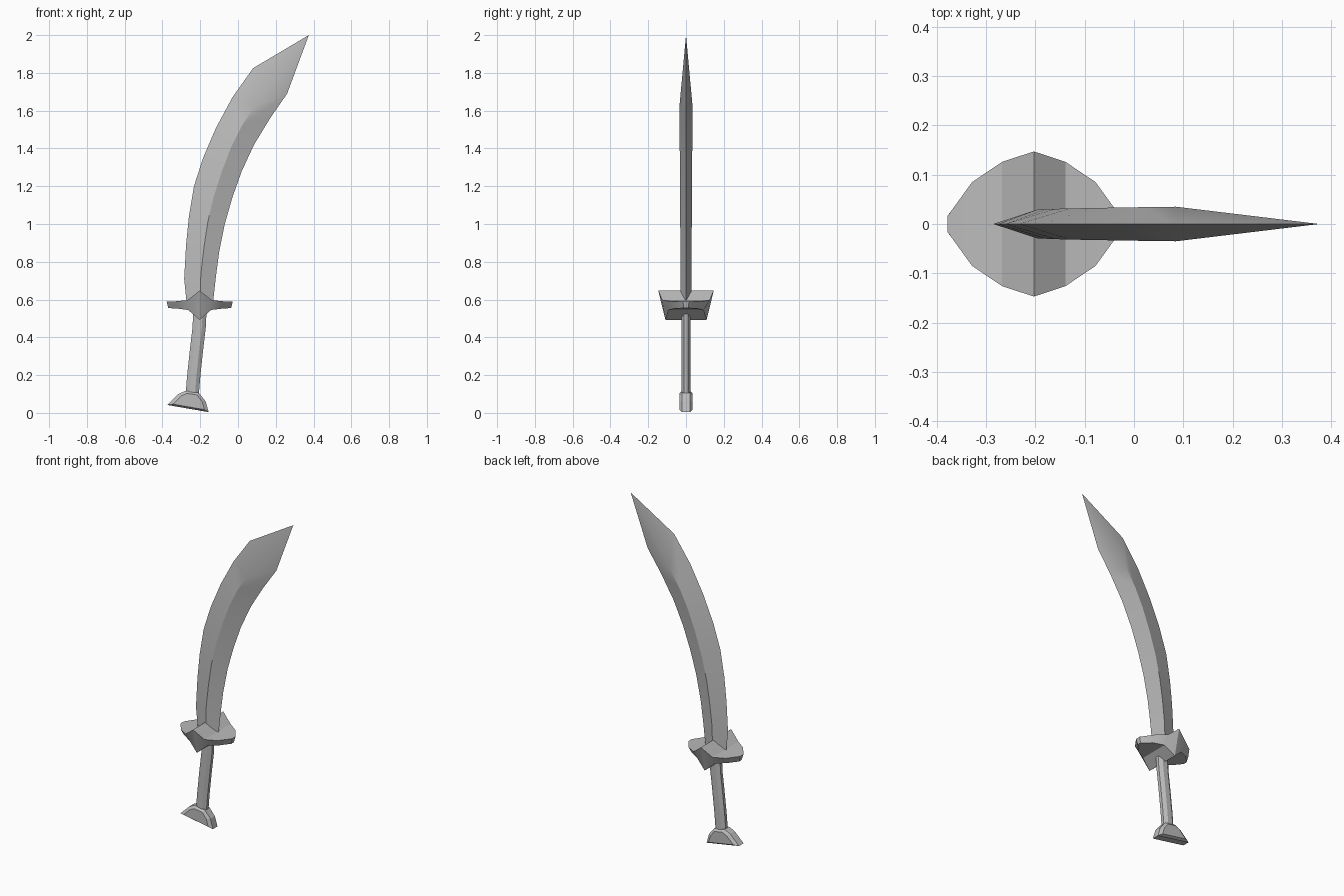
import bpy
import bmesh
import math
from mathutils import Vector

if "Cube" in bpy.data.objects:
    bpy.data.objects.remove(bpy.data.objects["Cube"], do_unlink=True)

steel = bpy.data.materials.new("steel_grey")
steel.use_nodes = True
steel_colour = (0.5, 0.5, 0.5, 1)
steel.diffuse_color = steel_colour
steel.node_tree.nodes["Principled BSDF"].inputs["Base Color"].default_value = steel_colour


def loft(name, rings, smooth=True, tip=None):
    """Skin a list of closed cross-sections, capped or drawn to a tip."""
    bm = bmesh.new()
    loops = [[bm.verts.new(point) for point in ring] for ring in rings]
    count = len(loops[0])
    for lower, upper in zip(loops, loops[1:]):
        for i in range(count):
            j = (i + 1) % count
            bm.faces.new((lower[i], lower[j], upper[j], upper[i]))
    bm.faces.new(loops[0])
    if tip:
        apex = bm.verts.new(tip)
        for i in range(count):
            bm.faces.new((loops[-1][i], loops[-1][(i + 1) % count], apex))
    else:
        bm.faces.new(loops[-1])
    bmesh.ops.recalc_face_normals(bm, faces=bm.faces)
    mesh = bpy.data.meshes.new(name)
    bm.to_mesh(mesh)
    bm.free()
    mesh.materials.append(steel)
    obj = bpy.data.objects.new(name, mesh)
    bpy.context.collection.objects.link(obj)
    if smooth:
        bpy.ops.object.select_all(action="DESELECT")
        obj.select_set(True)
        bpy.context.view_layer.objects.active = obj
        bpy.ops.object.shade_smooth_by_angle(angle=math.radians(30))
    return obj


# Curved blade: a diamond section between its spine, ridge and cutting edge
spine = [(-.27, .56), (-.285, .71), (-.275, .89), (-.26, 1.04), (-.233, 1.2),
         (-.185, 1.35), (-.116, 1.51), (-.03, 1.67), (.08, 1.825)]
ridge = [(-.2, .56), (-.197, .73), (-.18, .88), (-.16, 1.01), (-.13, 1.14),
         (-.085, 1.28), (-.035, 1.41), (.02, 1.52), (.085, 1.62)]
edge = [(-.135, .56), (-.116, .73), (-.1, .85), (-.07, 1.0), (-.03, 1.14),
        (.02, 1.28), (.085, 1.42), (.17, 1.56), (.26, 1.69)]
sections = []
for i, (s, r, e) in enumerate(zip(spine, ridge, edge)):
    half = .028 + .007 * i / (len(ridge) - 1)
    sections.append([(s[0], 0, s[1]), (r[0], -half, r[1]),
                     (e[0], 0, e[1]), (r[0], half, r[1])])
loft("blade", sections, tip=(.375, 0, 2))

# Guard: rounded plate with a raised centre ridge and tapered underside
# Each station: distance from centre, half depth, top height, bottom height
stations = [(.175, .016, .59, .555), (.125, .085, .591, .552),
            (.064, .126, .597, .545), (0, .147, .648, .492)]
stations = [(-d, h, t, b) for d, h, t, b in stations] + stations[-2::-1]
guard_rings = []
for d, half, top, bottom in stations:
    x, under, low = -.203 + d, -.203 + d * .95, half * .74
    guard_rings.append([(x, -half, top), (x, half, top),
                        (under, low, bottom), (under, -low, bottom)])
loft("guard", guard_rings)

# Slightly curved octagonal grip
grip_path = [(-.243, .09), (-.234, .2), (-.219, .34), (-.206, .45), (-.2, .57)]
grip_rings = []
for x, z in grip_path:
    ring = []
    for k in range(8):
        a = math.tau * (k + .5) / 8
        ring.append((x + .038 * math.cos(a), .026 * math.sin(a), z))
    grip_rings.append(ring)
loft("grip", grip_rings)

# Flared pommel: thick outline with smaller raised side faces
outline = [(-.375, .042), (-.315, .1), (-.278, .117), (-.208, .106),
           (-.172, .062), (-.155, .004)]
centre = Vector((-.25, 0, .06))
pommel_rings = []
for y, scale in ((-.035, .76), (-.022, 1), (.022, 1), (.035, .76)):
    ring = [centre + (Vector((x, 0, z)) - centre) * scale for x, z in outline]
    pommel_rings.append([(p.x, y, p.z) for p in ring])
loft("pommel", pommel_rings, smooth=False)
